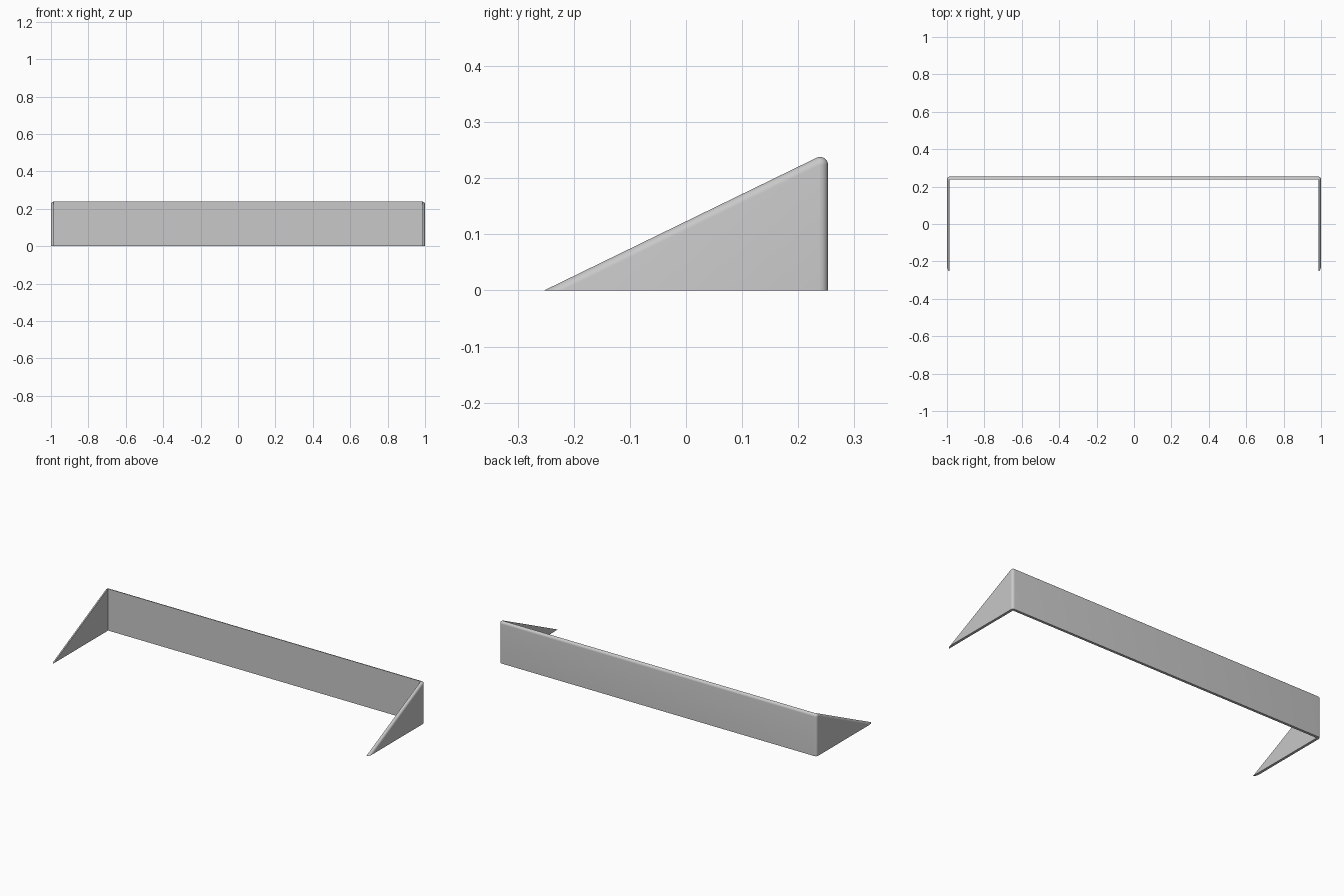
import bpy, bmesh
from math import sin, cos, radians, atan2

if "Cube" in bpy.data.objects:
    bpy.data.objects.remove(bpy.data.objects["Cube"])

HALF_X, HALF_Y = 1.0, 0.253    # outer half sizes
HEIGHT = 0.238
WALL, ROUND = 0.0145, 0.014    # sheet thickness, outer rounding

grey = bpy.data.materials.new("light_grey")
grey.use_nodes = True
colour = (0.58, 0.58, 0.58, 1)
grey.diffuse_color = colour
grey.node_tree.nodes["Principled BSDF"].inputs["Base Color"].default_value = colour


def make_object(name, bm):
    bmesh.ops.recalc_face_normals(bm, faces=bm.faces)
    mesh = bpy.data.meshes.new(name)
    bm.to_mesh(mesh)
    bm.free()
    mesh.materials.append(grey)
    obj = bpy.data.objects.new(name, mesh)
    bpy.context.collection.objects.link(obj)
    return obj


# Side profile: sloped wedge with a rounded crest at the back
cy, cz = HALF_Y - ROUND, HEIGHT - ROUND
slope = radians(26)
profile = [(-HALF_Y, 0), (HALF_Y, 0)]
for i in range(9):
    a = (radians(90) + slope) * i / 8
    profile.append((cy + ROUND * cos(a), cz + ROUND * sin(a)))

# Solid wedge, with the rim of both ends rounded except along the floor
bm = bmesh.new()
end = bm.faces.new([bm.verts.new((-HALF_X, y, z)) for y, z in profile])
ext = bmesh.ops.extrude_face_region(bm, geom=[end], use_keep_orig=True)
bmesh.ops.translate(bm, vec=(2 * HALF_X, 0, 0),
                    verts=[g for g in ext["geom"] if isinstance(g, bmesh.types.BMVert)])
bmesh.ops.recalc_face_normals(bm, faces=bm.faces)
rim = [e for e in bm.edges
       if abs(e.verts[0].co.x - e.verts[1].co.x) < 0.001
       and max(v.co.z for v in e.verts) > 0.001]
bmesh.ops.bevel(bm, geom=rim, offset=ROUND, offset_type='OFFSET', segments=6,
                profile=0.5, affect='EDGES', clamp_overlap=False)
bracket = make_object("three_sided_bracket", bm)

# Hollow out the inside, leaving the back wall and two side gussets
bm = bmesh.new()
bmesh.ops.create_cube(bm, size=1)
for v in bm.verts:
    v.co.x *= 2 * (HALF_X - WALL)
    v.co.y = HALF_Y - WALL if v.co.y > 0 else -1
    v.co.z *= 2
cutter = make_object("inner_cutter", bm)
cutter.hide_render = True

cut = bracket.modifiers.new("hollow", 'BOOLEAN')
cut.operation = 'DIFFERENCE'
cut.solver = 'EXACT'
cut.object = cutter
bpy.ops.object.select_all(action='DESELECT')
bpy.context.view_layer.objects.active = bracket
bracket.select_set(True)
bpy.ops.object.modifier_apply(modifier=cut.name)
bpy.data.objects.remove(cutter)
bpy.ops.object.shade_smooth_by_angle(angle=radians(30))
